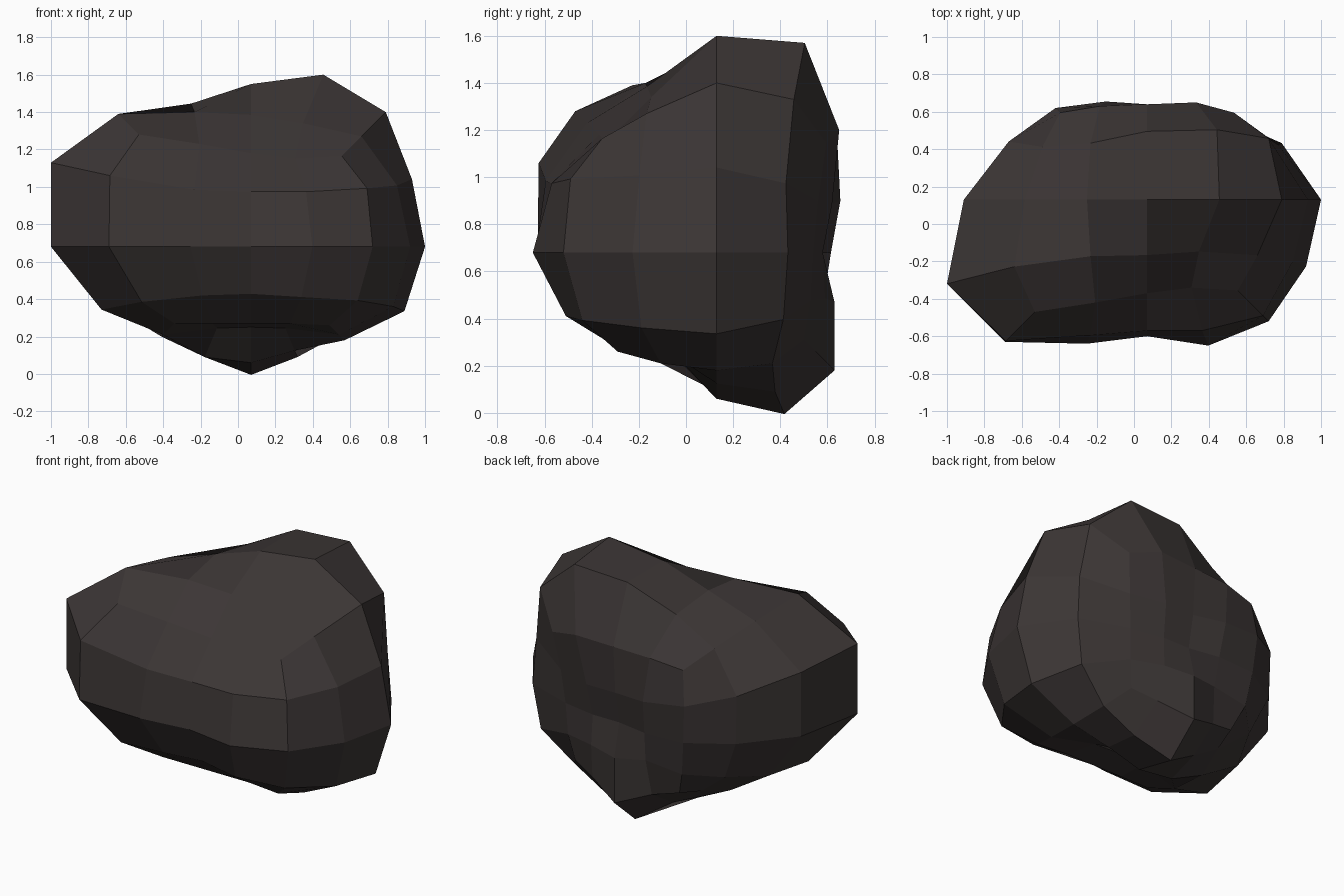
import bpy, bmesh
from mathutils import Vector

if "Cube" in bpy.data.objects:
    bpy.data.objects.remove(bpy.data.objects["Cube"])

# Boulder: a 4x4-per-side rounded cube whose points are pushed in or out from a centre
CENTRE = Vector((0.07, 0.13, 0.68))

# reach of each point: rows run front to back, columns left to right
TOP = [[.60, .55, .50, .47, .485],
       [.71, .72, .705, .66, .59],
       [.655, .765, .87, .92, .72],
       [.56, .72, .87, .89, .65],
       [.465, .50, .51, .52, .465]]
BOTTOM = [[.41, .41, .41, .41, .42],
          [.47, .435, .43, .435, .47],
          [.48, .59, .62, .555, .50],
          [.42, .54, .685, .59, .47],
          [.38, .42, .50, .42, .37]]
# rings round the sides, from the front left corner: front, right, back, left
RINGS = {1: [.755, .725, .70, .70, .62, .78, .86, .70, .43, .49, .49, .525, .49, .74, .98, 1.07],
         0: [.76, .77, .73, .78, .65, .85, .93, .72, .41, .45, .45, .485, .47, .73, .98, 1.07],
         -1: [.585, .62, .60, .64, .57, .76, .82, .675, .40, .46, .50, .455, .44, .62, .75, .80]}

reach = {}
for r in range(5):
    for c in range(5):
        reach[(c - 2, r - 2, 2)] = TOP[r][c]
        reach[(c - 2, r - 2, -2)] = BOTTOM[r][c]
loop = ([(i, -2) for i in range(-2, 2)] + [(2, i) for i in range(-2, 2)]
        + [(-i, 2) for i in range(-2, 2)] + [(-2, -i) for i in range(-2, 2)])
for k, ring in RINGS.items():
    for (i, j), value in zip(loop, ring):
        reach[(i, j, k)] = value


def direction(key):
    """Grid index to a direction, spaced like a subdivided cube."""
    on_edge = sum(abs(n) == 2 for n in key) >= 2
    step = {0: 0.0, 1: 0.504 if on_edge else 0.42, 2: 1.0}
    return Vector([step[abs(n)] * (1 if n > 0 else -1) for n in key])


bm = bmesh.new()
verts = {key: bm.verts.new(CENTRE + direction(key) * s) for key, s in reach.items()}

# quads on the six sides
for axis in range(3):
    for side in (-2, 2):
        for a in range(-2, 2):
            for b in range(-2, 2):
                quad = []
                for u, v in ((a, b), (a + 1, b), (a + 1, b + 1), (a, b + 1)):
                    key = [u, v]
                    key.insert(axis, side)
                    quad.append(verts[tuple(key)])
                bm.faces.new(quad)
bmesh.ops.recalc_face_normals(bm, faces=bm.faces)

mesh = bpy.data.meshes.new("boulder")
bm.to_mesh(mesh)
bm.free()
boulder = bpy.data.objects.new("boulder", mesh)
bpy.context.collection.objects.link(boulder)

stone = bpy.data.materials.new("dark brown stone")
stone.diffuse_color = (0.044, 0.036, 0.035, 1)
stone.use_nodes = True
stone.node_tree.nodes["Principled BSDF"].inputs["Base Color"].default_value = stone.diffuse_color
mesh.materials.append(stone)
